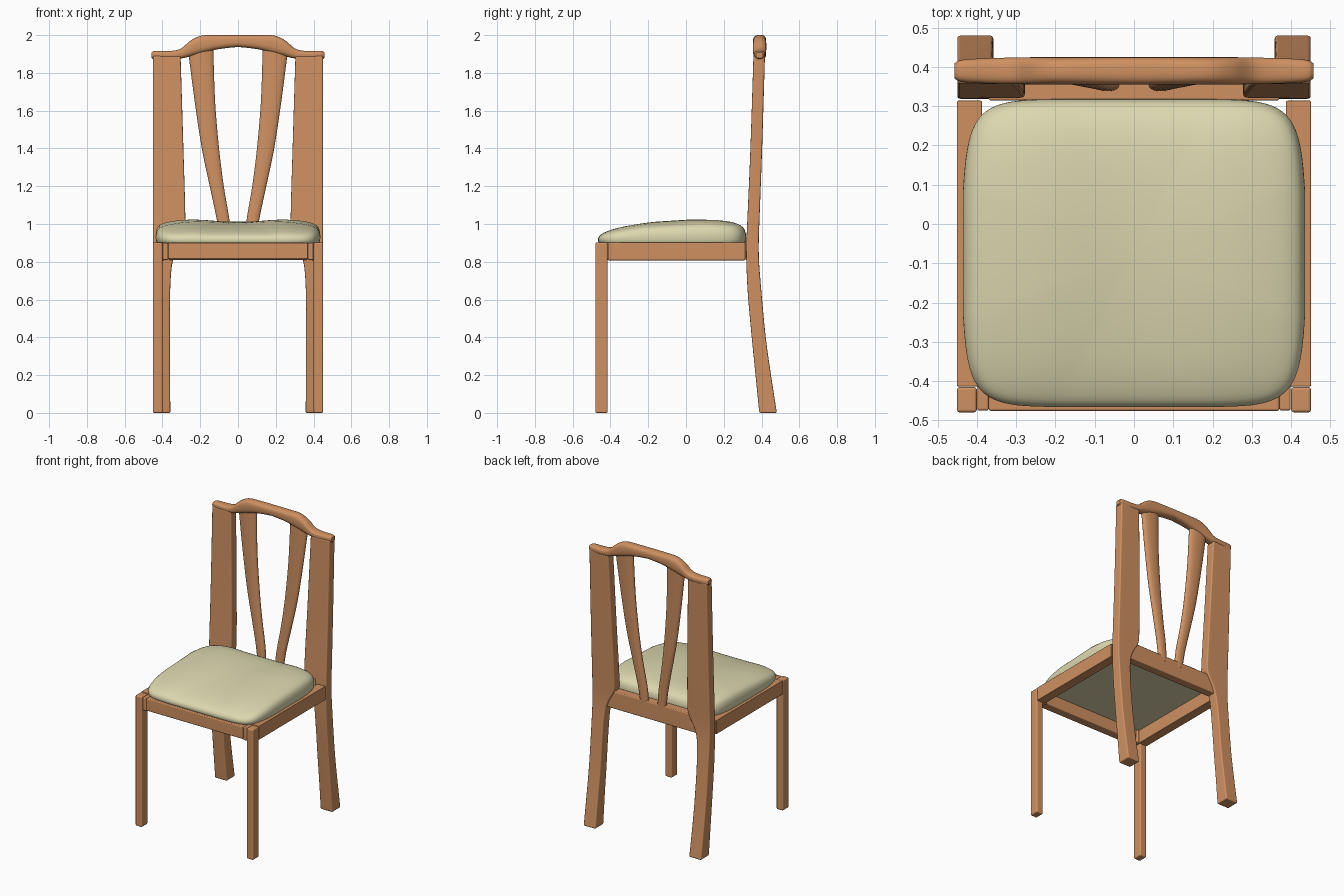
import bpy, bmesh, math

if "Cube" in bpy.data.objects:
    bpy.data.objects.remove(bpy.data.objects["Cube"])


def material(name, color):
    m = bpy.data.materials.new(name)
    m.diffuse_color = color
    m.use_nodes = True
    m.node_tree.nodes["Principled BSDF"].inputs["Base Color"].default_value = m.diffuse_color
    return m


WOOD = material("wood", (0.62, 0.28, 0.12, 1))
FABRIC = material("fabric", (0.72, 0.68, 0.43, 1))


def finish(bm, name, mat, bevel=0.0):
    bmesh.ops.recalc_face_normals(bm, faces=bm.faces)
    if bevel:
        sharp = [e for e in bm.edges if e.calc_face_angle(0) > math.radians(50)]
        bmesh.ops.bevel(bm, geom=sharp, offset=bevel, segments=3, profile=0.5, affect='EDGES')
    me = bpy.data.meshes.new(name)
    bm.to_mesh(me)
    bm.free()
    me.materials.append(mat)
    ob = bpy.data.objects.new(name, me)
    bpy.context.collection.objects.link(ob)
    bpy.ops.object.select_all(action='DESELECT')
    ob.select_set(True)
    bpy.context.view_layer.objects.active = ob
    bpy.ops.object.shade_smooth_by_angle(angle=math.radians(35))
    if bevel:  # keep the broad faces looking flat
        ob.modifiers.new("flat_faces", 'WEIGHTED_NORMAL').keep_sharp = True
    return ob


def loft(name, rings, mat=WOOD, bevel=0.0):
    """Skin a series of closed rings and cap both ends."""
    bm = bmesh.new()
    vs = [[bm.verts.new(p) for p in r] for r in rings]
    n = len(rings[0])
    for a, b in zip(vs, vs[1:]):
        for i in range(n):
            j = (i + 1) % n
            bm.faces.new((a[i], a[j], b[j], b[i]))
    bm.faces.new(vs[0][::-1])
    bm.faces.new(vs[-1])
    return finish(bm, name, mat, bevel)


def box(name, x0, x1, y0, y1, z0, z1, bevel=0.006):
    return loft(name, [[(x0, y0, z), (x1, y0, z), (x1, y1, z), (x0, y1, z)]
                       for z in (z0, z1)], bevel=bevel)


def smooth(rows, steps):
    """Resample rows of numbers along a Catmull-Rom curve."""
    out = []
    for k in range(len(rows) - 1):
        p = [rows[max(k - 1, 0)], rows[k], rows[k + 1], rows[min(k + 2, len(rows) - 1)]]
        for s in range(steps):
            t = s / steps
            out.append([0.5 * (2 * b + (c - a) * t + (2 * a - 5 * b + 4 * c - d) * t * t
                               + (3 * b - a - 3 * c + d) * t ** 3)
                        for a, b, c, d in zip(*p)])
    return out + [list(rows[-1])]


def oval(n, power):
    """Unit superellipse."""
    pts = []
    for i in range(n):
        a = 2 * math.pi * (i + 0.5) / n
        c, s = math.cos(a), math.sin(a)
        pts.append((math.copysign(abs(c) ** (2 / power), c),
                    math.copysign(abs(s) ** (2 / power), s)))
    return pts


# back posts: z, inner x, front y, back y
POST = smooth([(0, .358, .388, .481), (.2, .36, .368, .45), (.4, .36, .348, .422),
               (.62, .36, .328, .401), (.78, .35, .32, .388), (.86, .325, .319, .385),
               (.94, .283, .321, .386), (1.05, .279, .326, .39), (1.4, .289, .341, .403),
               (1.89, .304, .357, .418)], 3)
# back splats: z, outer x, inner x, front y, back y
SPLAT = smooth([(.89, .094, .035, .337, .375), (1.02, .112, .045, .341, .38),
                (1.2, .15, .075, .348, .388), (1.4, .192, .1, .355, .395),
                (1.65, .23, .121, .36, .403), (1.92, .265, .13, .366, .412)], 4)

for side, s in (("left", -1), ("right", 1)):
    loft("back_post_" + side,
         [[(s * xi, yf, z), (s * .45, yf, z), (s * .45, yb, z), (s * xi, yb, z)]
          for z, xi, yf, yb in POST], bevel=.008)
    loft("back_splat_" + side,
         [[(s * ((xo + xi) / 2 + u * (xo - xi) / 2), (yf + yb) / 2 + v * (yb - yf) / 2, z)
           for u, v in oval(24, 2.3)] for z, xo, xi, yf, yb in SPLAT])
    # front leg, corner filler and side rail
    xs = sorted((s * .40, s * .451))
    box("front_leg_" + side, *xs, -.48, -.415, 0, .902, .008)
    xs = sorted((s * .37, s * .399))
    box("corner_filler_" + side, *xs, -.475, -.41, .81, .9)
    xs = sorted((s * .387, s * .451))
    box("side_rail_" + side, *xs, -.414, .314, .808, .903, .004)

# front and back rails of the seat frame
box("front_rail", -.37, .37, -.476, -.415, .815, .9)
box("back_rail", -.37, .37, .314, .374, .81, .93)

# top rail: x, bottom z, top z, half depth
HALF = smooth([(0, 1.937, 2.0, .035), (.1, 1.926, 2.0, .035), (.19, 1.904, 1.998, .035),
               (.25, 1.888, 1.972, .035), (.3, 1.876, 1.93, .034), (.35, 1.872, 1.917, .033),
               (.42, 1.872, 1.917, .03), (.446, 1.873, 1.916, .026),
               (.457, 1.878, 1.909, .019)], 4)
full = [[-r[0]] + r[1:] for r in HALF[:0:-1]] + HALF
loft("top_rail", [[(x, .39 + v * d, (a + b) / 2 + w * (b - a) / 2)
                   for v, w in oval(28, 2.8)] for x, a, b, d in full])


# cushion: rounded square outline with bulging sides and a saddle-shaped top
def seat_height(x, y):
    dy = y - .06
    h = .11 - (.24 if dy < 0 else .22) * dy * dy
    return h + .014 * math.sin(min(abs(x) / .25, 1.3) * math.pi / 2) ** 2


SEAT = smooth([(.985, 0), (.995, .08), (1, .25), (.997, .45), (.975, .68), (.925, .83),
               (.82, .94), (.66, .99), (.4, 1), (.2, 1), (.01, 1)], 2)
rings = []
for f, h in SEAT:
    ring = []
    for u, v in oval(96, 7.5):
        x = .44 * f * u * (1 - .06 * v * v)
        y = -.074 + .392 * f * v
        ring.append((x, y, .9 + h * seat_height(x, y)))
    rings.append(ring)
loft("seat_cushion", rings, FABRIC)
